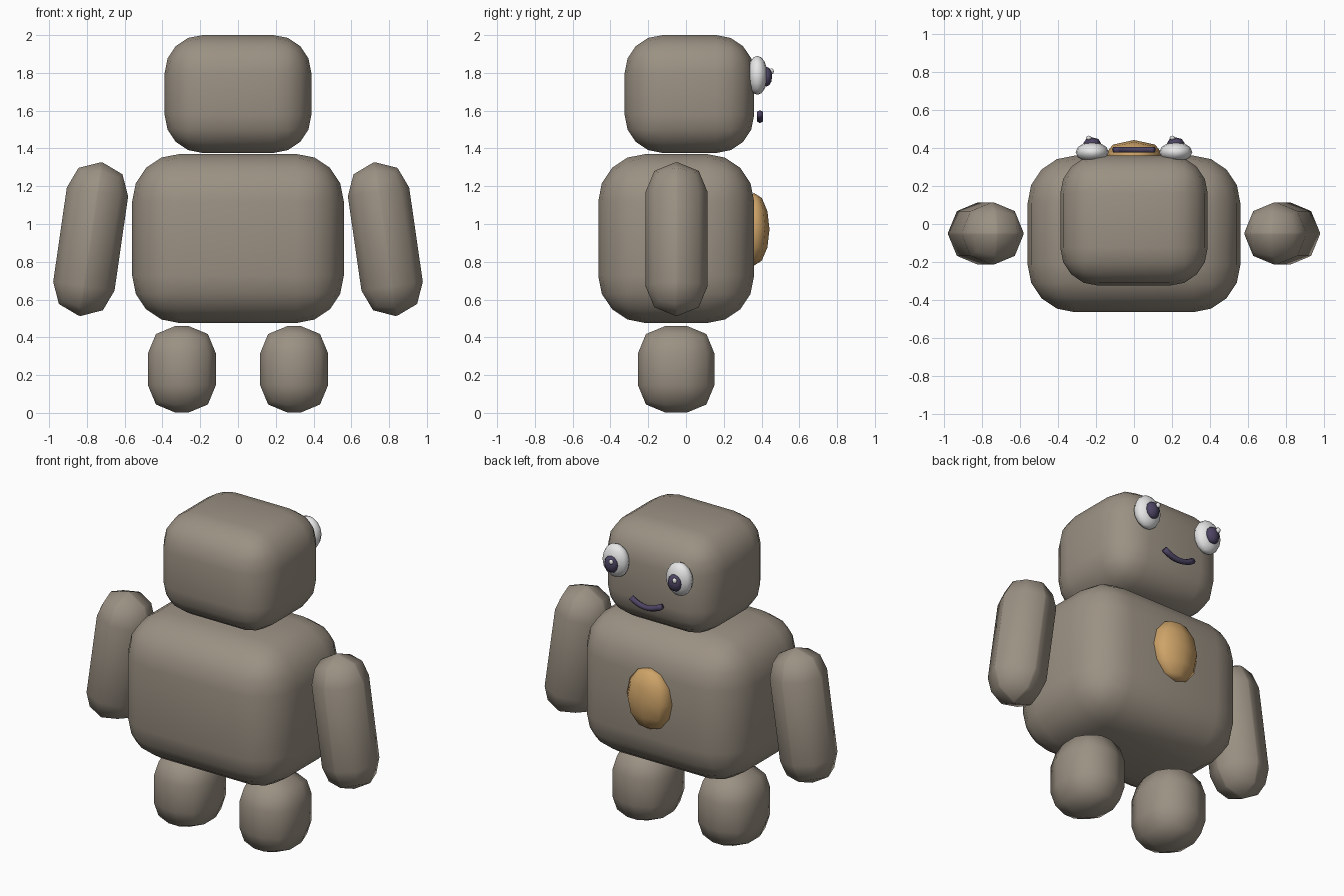
import bpy, bmesh, math
from mathutils import Matrix, Vector

if "Cube" in bpy.data.objects:
    bpy.data.objects.remove(bpy.data.objects["Cube"])


def material(name, rgb):
    m = bpy.data.materials.new(name)
    m.diffuse_color = (*rgb, 1)
    m.use_nodes = True
    m.node_tree.nodes["Principled BSDF"].inputs["Base Color"].default_value = m.diffuse_color
    return m


STONE = material("warm grey", (0.33, 0.285, 0.23))
WHITE = material("eye white", (0.82, 0.82, 0.82))
DARK = material("dark violet", (0.075, 0.058, 0.125))
AMBER = material("amber", (0.62, 0.37, 0.14))


def finish(bm, name, mat):
    bmesh.ops.recalc_face_normals(bm, faces=bm.faces)
    for f in bm.faces:
        f.smooth = True
    me = bpy.data.meshes.new(name)
    bm.to_mesh(me)
    bm.free()
    me.materials.append(mat)
    ob = bpy.data.objects.new(name, me)
    bpy.context.collection.objects.link(ob)
    return ob


def rounded_box(name, centre, size, radius, segments, tilt=0):
    bm = bmesh.new()
    bmesh.ops.create_cube(bm, size=1)
    bmesh.ops.scale(bm, vec=size, verts=bm.verts)
    bmesh.ops.bevel(bm, geom=bm.edges[:], offset=radius, segments=segments,
                    profile=0.5, affect='EDGES', clamp_overlap=True)
    bmesh.ops.transform(bm, verts=bm.verts, matrix=Matrix.Translation(centre)
                        @ Matrix.Rotation(tilt, 4, 'Y'))
    return finish(bm, name, STONE)


def ellipsoid(name, centre, radii, mat, u=12, v=8):
    bm = bmesh.new()
    bmesh.ops.create_uvsphere(bm, u_segments=u, v_segments=v, radius=1)
    bmesh.ops.scale(bm, vec=radii, verts=bm.verts)
    bmesh.ops.translate(bm, vec=centre, verts=bm.verts)
    return finish(bm, name, mat)


# Body and head
rounded_box("body", (0, -0.052, 0.923), (1.12, 0.825, 0.895), 0.25, 4)
rounded_box("head", (0, 0.018, 1.688), (0.776, 0.685, 0.624), 0.2, 4)

for s, side in ((-1, "left"), (1, "right")):
    # Limbs
    rounded_box(side + "_arm", (s * 0.78, -0.05, 0.92), (0.328, 0.328, 0.82),
                0.158, 2, -s * math.radians(8.2))
    rounded_box(side + "_leg", (s * 0.297, -0.052, 0.231), (0.36, 0.405, 0.458), 0.145, 2)
    # Eyes with pupils and glints, facing +y
    ellipsoid(side + "_eye", (s * 0.22, 0.378, 1.787), (0.087, 0.054, 0.103), WHITE)
    ellipsoid(side + "_pupil", (s * 0.22, 0.426, 1.78), (0.046, 0.03, 0.052), DARK, 8, 6)
    ellipsoid(side + "_glint", (s * 0.22 - 0.018, 0.453, 1.808), (0.015, 0.012, 0.016), WHITE, 8, 6)

# Belly badge
ellipsoid("belly_badge", (0, 0.36, 0.972), (0.157, 0.082, 0.192), AMBER, 8, 6)

# Smile: a hexagonal tube swept along a shallow arc
bm = bmesh.new()
rings = []
N, R = 8, 0.018
for i in range(N + 1):
    t = -1 + 2 * i / N
    c = Vector((0.105 * t, 0.391, 1.552 + 0.035 * t * t))
    n = Vector((-0.07 * t, 0, 0.105)).normalized()
    rings.append([bm.verts.new(c + R * (math.cos(a) * n + math.sin(a) * Vector((0, 1, 0))))
                  for a in (k * math.pi / 3 for k in range(6))])
for a, b in zip(rings, rings[1:]):
    for k in range(6):
        bm.faces.new((a[k], a[(k + 1) % 6], b[(k + 1) % 6], b[k]))
bm.faces.new(rings[0])
bm.faces.new(rings[-1])
finish(bm, "mouth", DARK)
